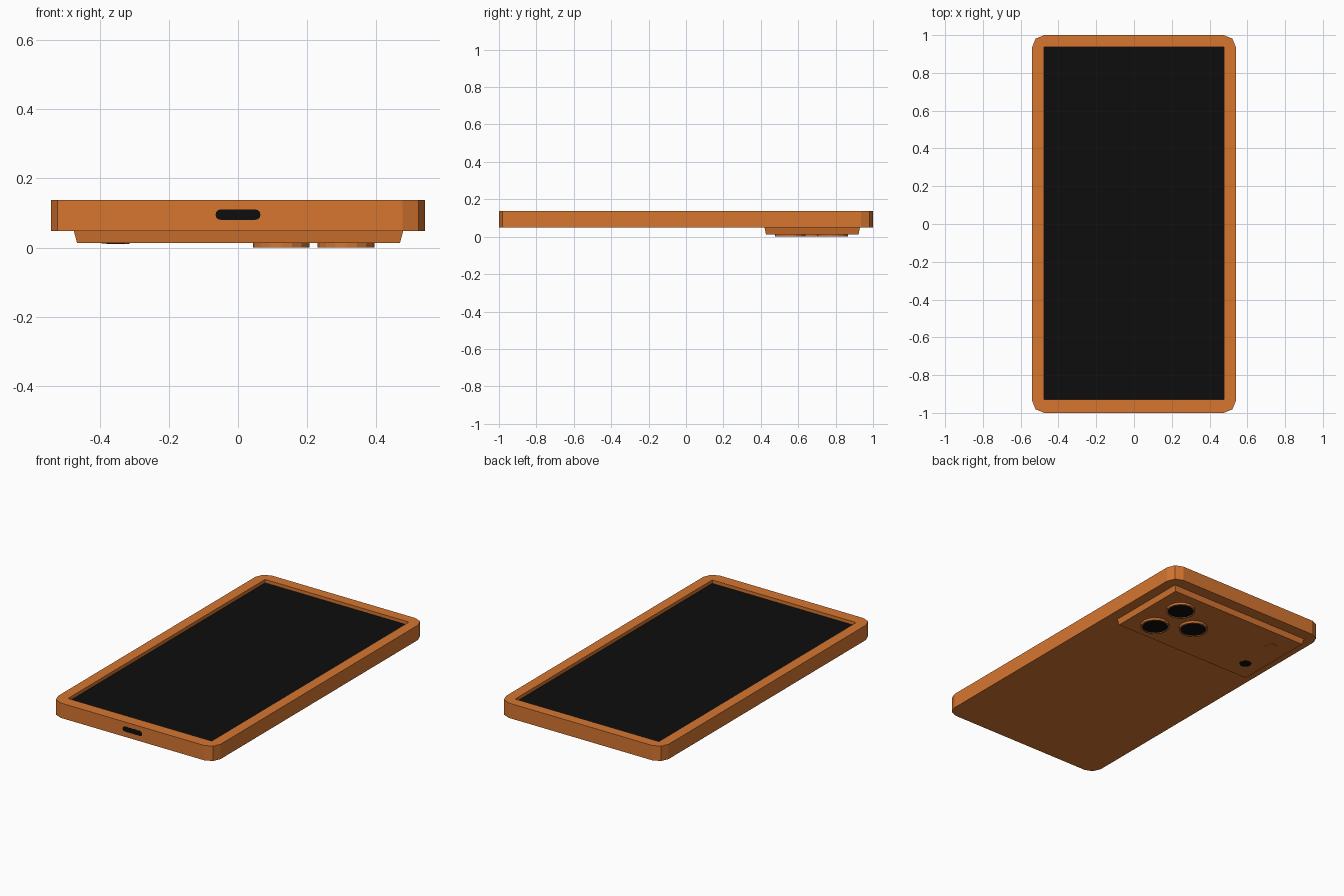
import bpy
import bmesh
from math import sin, cos, pi

if "Cube" in bpy.data.objects:
    bpy.data.objects.remove(bpy.data.objects["Cube"])


def material(name, rgb):
    m = bpy.data.materials.new(name)
    m.diffuse_color = (*rgb, 1)
    m.use_nodes = True
    m.node_tree.nodes["Principled BSDF"].inputs["Base Color"].default_value = m.diffuse_color
    return m


ORANGE = material("orange_metal", (0.67, 0.18, 0.03))
BLACK = material("black_glass", (0.004, 0.004, 0.004))


def loft(name, rings, mat):
    """Skin a stack of equal-length point rings and cap both ends."""
    bm = bmesh.new()
    rows = [[bm.verts.new(p) for p in ring] for ring in rings]
    n = len(rows[0])
    for a, b in zip(rows, rows[1:]):
        for i in range(n):
            j = (i + 1) % n
            bm.faces.new((a[i], a[j], b[j], b[i]))
    bm.faces.new(rows[0][::-1])
    bm.faces.new(rows[-1])
    bmesh.ops.remove_doubles(bm, verts=bm.verts[:], dist=1e-5)
    bmesh.ops.recalc_face_normals(bm, faces=bm.faces[:])
    mesh = bpy.data.meshes.new(name)
    bm.to_mesh(mesh)
    bm.free()
    mesh.materials.append(mat)
    obj = bpy.data.objects.new(name, mesh)
    bpy.context.collection.objects.link(obj)
    return obj


def rect(x0, x1, y0, y1, z, r=0.0, seg=2):
    """Rectangle ring with rounded corners (r=0 gives sharp corners)."""
    pts = []
    corners = ((x1 - r, y1 - r), (x0 + r, y1 - r), (x0 + r, y0 + r), (x1 - r, y0 + r))
    for k, (cx, cy) in enumerate(corners):
        for s in range(seg + 1):
            a = (k + s / seg) * pi / 2
            pts.append((cx + r * cos(a), cy + r * sin(a), z))
    return pts


def circle(x, y, z, r, n=16):
    return [(x + r * cos(2 * pi * i / n), y + r * sin(2 * pi * i / n), z) for i in range(n)]


# Body shell with a recess for the screen
TOP, BOTTOM = 0.137, 0.048
SCREEN = (-0.477, 0.477, -0.93, 0.938)
loft("body", [
    rect(-0.54, 0.54, -1, 1, BOTTOM, 0.065),
    rect(-0.54, 0.54, -1, 1, TOP, 0.065),
    rect(*SCREEN, TOP),
    rect(*SCREEN, 0.11),
], ORANGE)

# Screen glass at the bottom of the recess
loft("screen", [rect(*SCREEN, 0.105, seg=1), rect(*SCREEN, 0.117, seg=1)], BLACK)

# Charging port: capsule outline on the front edge
port = [(x, z) for x, z, _ in rect(-0.065, 0.065, 0.08, 0.11, 0, 0.015, 3)]
loft("charging_port", [[(x, y, z) for x, z in port] for y in (-1.001, -0.98)], BLACK)

# Raised camera plateau on the back, slightly tapered
loft("camera_plateau", [
    rect(-0.465, 0.468, 0.427, 0.923, 0.013, seg=1),
    rect(-0.475, 0.478, 0.42, 0.93, BOTTOM + 0.002, seg=1),
], ORANGE)

# Three lenses: ring with sunken dark glass
for i, (x, y) in enumerate(((0.312, 0.783), (0.312, 0.557), (0.125, 0.67)), 1):
    loft(f"lens_ring_{i}", [
        circle(x, y, 0.016, 0.082), circle(x, y, 0, 0.082),
        circle(x, y, 0, 0.074), circle(x, y, 0.008, 0.074),
    ], ORANGE)
    loft(f"lens_glass_{i}", [circle(x, y, 0.004, 0.074), circle(x, y, 0.012, 0.074)], BLACK)

# Flash and depth sensor on the opposite side of the plateau
loft("flash", [circle(-0.347, 0.79, 0.010, 0.033), circle(-0.347, 0.79, 0.016, 0.033)], ORANGE)
loft("sensor", [circle(-0.36, 0.55, 0.012, 0.034), circle(-0.36, 0.55, 0.016, 0.034)], BLACK)
